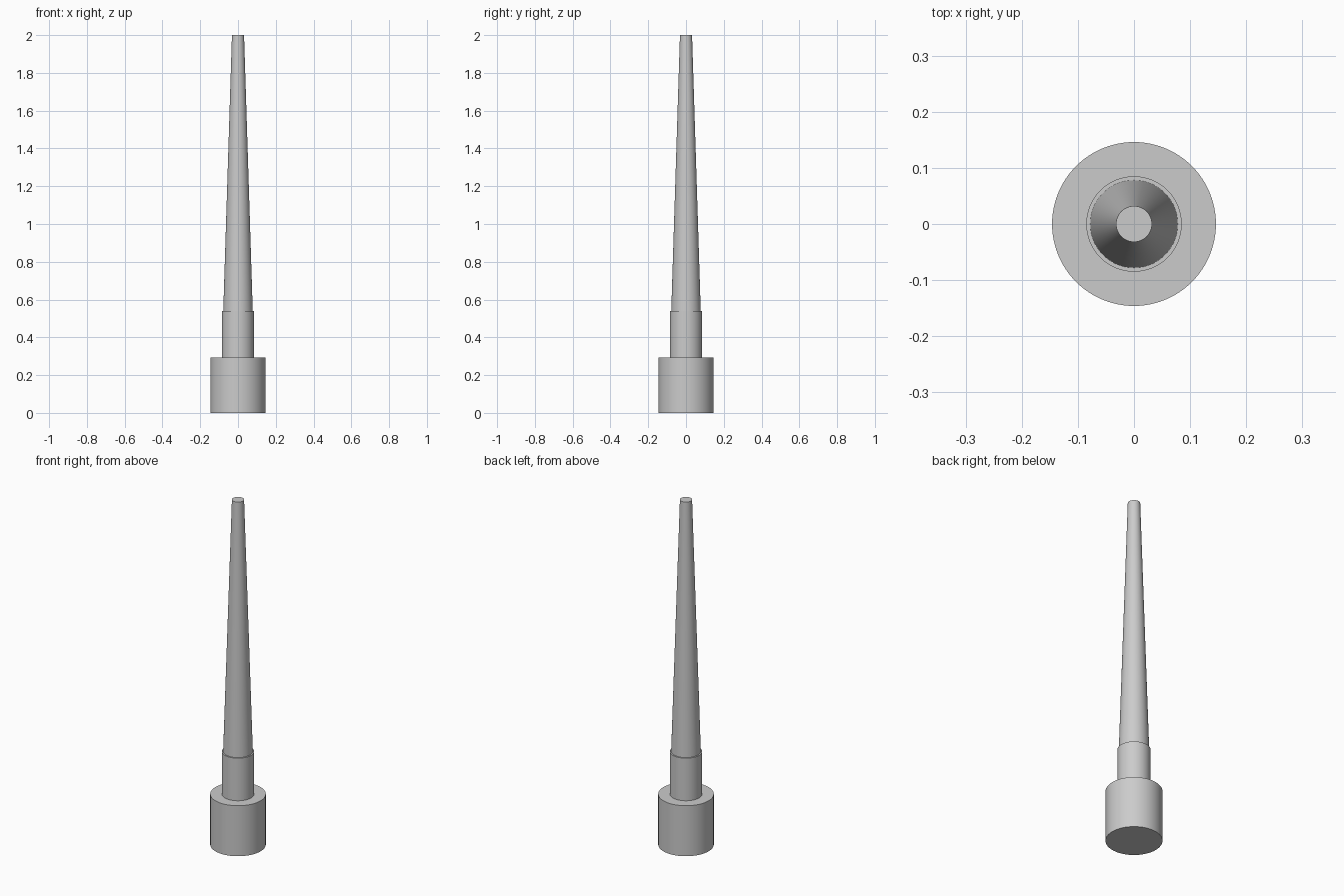
import bpy
import math

cube = bpy.data.objects.get("Cube")
if cube:
    bpy.data.objects.remove(cube, do_unlink=True)

# Single plain grey finish
grey = bpy.data.materials.new("light_grey")
grey.use_nodes = True
colour = (0.6, 0.6, 0.6, 1.0)
grey.diffuse_color = colour
grey.node_tree.nodes["Principled BSDF"].inputs["Base Color"].default_value = colour


def round_part(name, bottom, top, bottom_radius, top_radius):
    """Closed upright cylinder or taper between two heights."""
    bpy.ops.mesh.primitive_cone_add(
        vertices=96, radius1=bottom_radius, radius2=top_radius,
        depth=top - bottom, location=(0, 0, (bottom + top) / 2))
    part = bpy.context.object
    part.name = name
    part.data.materials.append(grey)
    bpy.ops.object.shade_smooth_by_angle(angle=math.radians(30))
    return part


# Wide foot, narrower collar, and long tapering shaft, stacked
round_part("base", 0, 0.293, 0.146, 0.146)
round_part("collar", 0.293, 0.54, 0.085, 0.085)
round_part("tapered_shaft", 0.54, 2.0, 0.078, 0.032)
